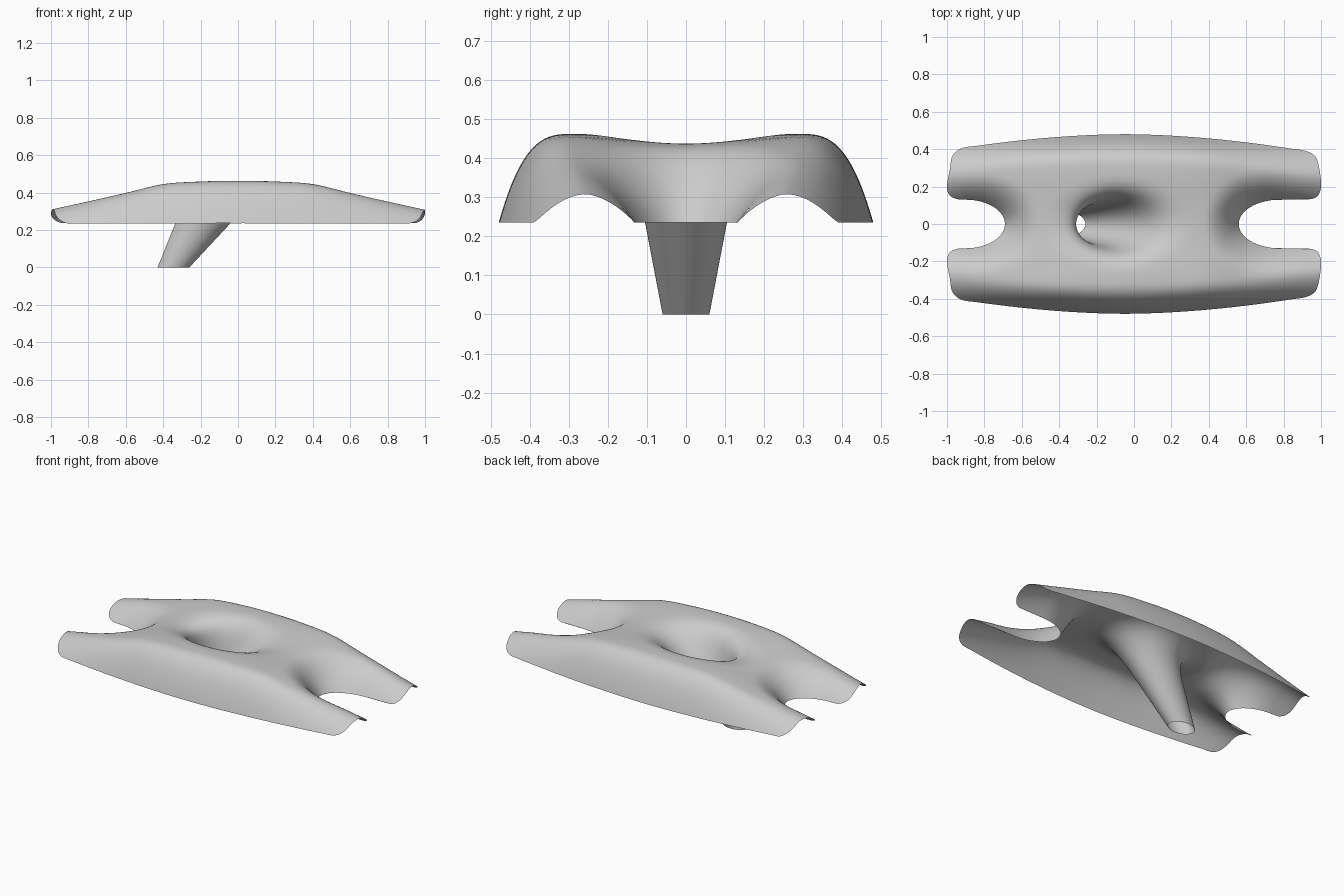
import bpy, bmesh, math
from mathutils import Vector

cube = bpy.data.objects.get("Cube")
if cube:
    bpy.data.objects.remove(cube, do_unlink=True)

BASE = 0.236                                              # height of the lower rim
CREST = [0.463, 0.459, 0.445, 0.398, 0.353, 0.31, 0.268]  # ridge height every 0.2 in x
SEG, RAD, FUN, TUBE = 200, 30, 16, 6                      # mesh resolution


def catmull(a, b, c, d, t):
    return 0.5 * (2 * b + (c - a) * t + (2 * a - 5 * b + 4 * c - d) * t * t
                  + (3 * b - a - 3 * c + d) * t ** 3)


def crest(x):
    i = min(int(abs(x) / 0.2), 4)
    return catmull(CREST[abs(i - 1)], *CREST[i:i + 3], abs(x) / 0.2 - i)


def side(x):
    return 0.48 - 0.095 * abs(x + 0.05) ** 1.8


def notch(tip, a, sign):
    """Half of a rounded notch, from its tip on the centre line outward."""
    pts = [Vector((sign * (tip + a - a * math.cos(t)), 0.13 * math.sin(t)))
           for t in (i * math.pi / 40 for i in range(21))]
    return pts


right_notch, left_notch = notch(0.56, 0.22, 1), notch(0.69, 0.21, -1)


def notch_distance(p):
    line = right_notch if p.x > 0 else left_notch
    line = line + [Vector((math.copysign(1.1, p.x), 0.135))]
    best = 9
    for a, b in zip(line, line[1:]):
        ab = b - a
        t = max(0, min(1, (p - a).dot(ab) / ab.dot(ab)))
        best = min(best, (p - a - ab * t).length)
    return best


def rise(d, width, power):
    t = max(0, min(1, d / width))
    return 1 - (1 - t) ** power


def height(x, y):
    """Shell height: ridge with soft centre, falling off to the side and notch rims."""
    k = min(1, abs(x))
    top = crest(x) - 0.016 * (1 - min(1, y / 0.29) ** 2) ** 2
    f = rise(side(x) - y, 0.19 - 0.05 * k, 3 - 0.8 * k)
    tip = max(0, min(1, (0.9 - abs(x)) / 0.3))
    f *= rise(notch_distance(Vector((x, y))), 0.14 + 0.05 * tip, 2.3)
    return BASE + (top - BASE) * f


# Outline of one half: notch, lobe end, long side, lobe end, notch
control = right_notch + [Vector(p) for p in (
    (0.88, 0.13), (0.95, 0.134), (0.985, 0.153), (1, 0.2), (0.992, 0.29), (0.97, 0.36))]
control += [Vector((x / 100, side(x / 100))) for x in range(92, -93, -8)]
control += [Vector(p) for p in (
    (-0.97, 0.365), (-0.985, 0.29), (-1, 0.2), (-0.987, 0.155), (-0.95, 0.134))]
control += left_notch[::-1]
dense = []
for i in range(len(control) - 1):
    a, d = control[max(i - 1, 0)], control[min(i + 2, len(control) - 1)]
    dense += [catmull(a, control[i], control[i + 1], d, j / 8) for j in range(8)]
dense.append(control[-1])
length = [0]
for a, b in zip(dense, dense[1:]):
    length.append(length[-1] + (b - a).length)


def outline(u):
    s = u * length[-1]
    i = next((k for k in range(1, len(length)) if length[k] >= s), len(length) - 1)
    t = (s - length[i - 1]) / max(1e-9, length[i] - length[i - 1])
    return dense[i - 1].lerp(dense[i], min(1, t))


def tube(theta, z):
    """Slanted, tapering tube cross-section at a height, also extended above the rim."""
    k = z / BASE
    return Vector((-0.345 + 0.1575 * k + (0.085 + 0.0625 * k) * math.cos(theta),
                   (0.06 + 0.045 * k) * math.sin(theta), z))


# Each strip runs from the outline inward, down the funnel and along the tube
bm = bmesh.new()
strips = []
for j in range(SEG + 1):
    u = j / SEG
    theta = math.pi * u + 0.35 * math.sin(2 * math.pi * u)
    edge = outline(u)
    rim = Vector((-0.08 + 0.4 * math.cos(theta), 0.26 * math.sin(theta)))
    pts = []
    for i in range(RAD):
        p = edge.lerp(rim, (i / RAD) ** 1.5)
        pts.append(Vector((p.x, p.y, height(p.x, p.y))))
    p0 = Vector((rim.x, rim.y, height(*rim)))
    p2, p3 = tube(theta, BASE + 0.16), tube(theta, BASE)
    p1 = p0.lerp(p2, 0.72)
    p1.z = height(p1.x, p1.y)
    for i in range(FUN):
        t = i / FUN
        s = 1 - t
        pts.append(p0 * s ** 3 + p1 * 3 * s * s * t + p2 * 3 * s * t * t + p3 * t ** 3)
    pts += [tube(theta, BASE * (1 - i / TUBE)) for i in range(TUBE + 1)]
    if j in (0, SEG):
        for p in pts:
            p.y = 0
    strips.append([bm.verts.new(p) for p in pts])
for a, b in zip(strips, strips[1:]):
    for i in range(len(a) - 1):
        bm.faces.new((a[i], b[i], b[i + 1], a[i + 1]))
bm.normal_update()
if sum(f.normal.z * f.calc_area() for f in bm.faces) < 0:
    bmesh.ops.reverse_faces(bm, faces=bm.faces[:])
mesh = bpy.data.meshes.new("funnel_shell")
bm.to_mesh(mesh)
bm.free()

shell = bpy.data.objects.new("funnel_shell", mesh)
bpy.context.collection.objects.link(shell)
mirror = shell.modifiers.new("Mirror", "MIRROR")
mirror.use_axis = (False, True, False)
mesh.shade_smooth()

# Plain light grey
grey = bpy.data.materials.new("light_grey")
grey.use_nodes = True
grey.diffuse_color = (0.6, 0.6, 0.6, 1)
grey.node_tree.nodes["Principled BSDF"].inputs["Base Color"].default_value = (0.6, 0.6, 0.6, 1)
mesh.materials.append(grey)
